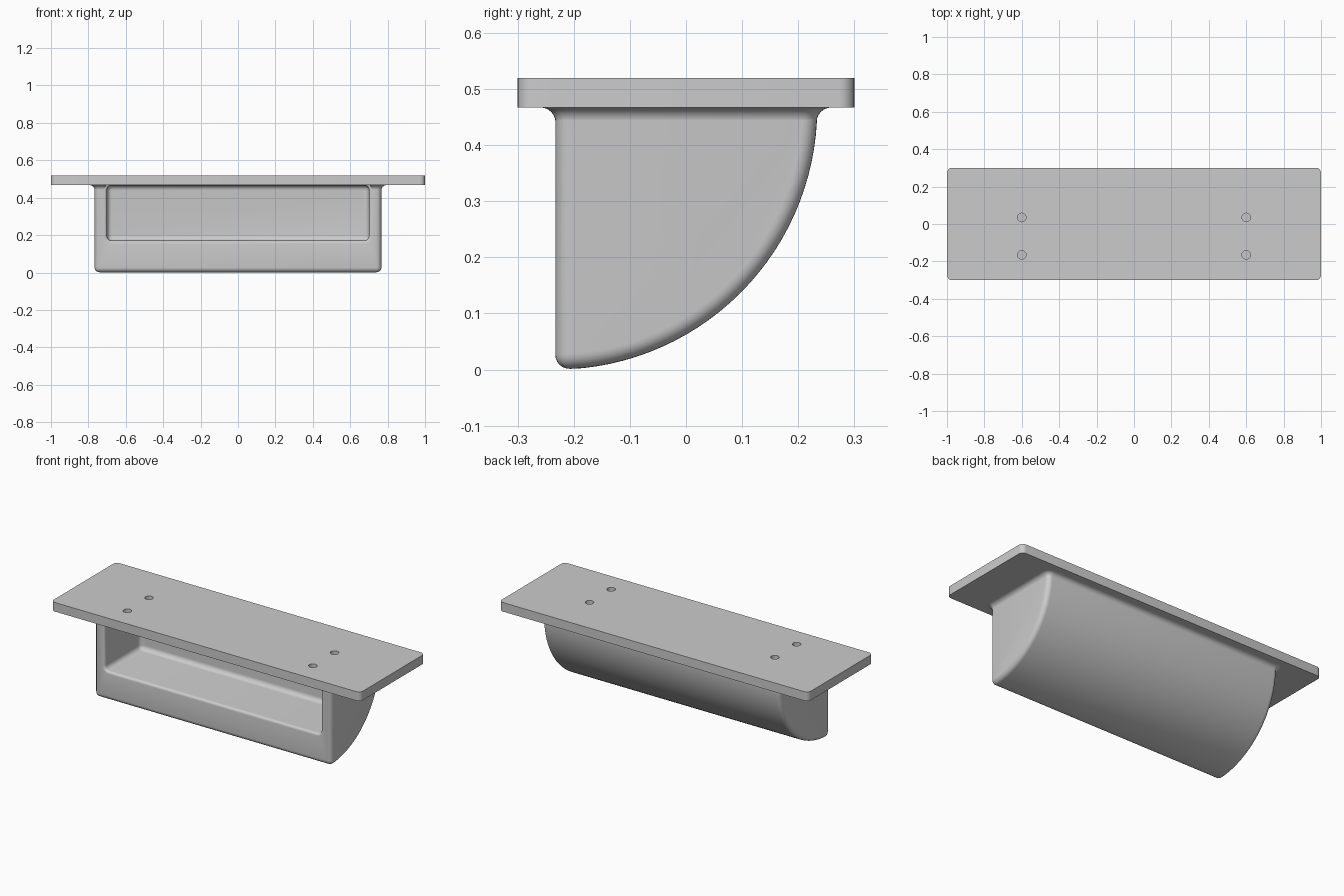
import bpy, bmesh
from math import sin, cos, pi, radians

cube = bpy.data.objects.get("Cube")
if cube:
    bpy.data.objects.remove(cube, do_unlink=True)

TOP, UNDER = 0.52, 0.467      # plate faces
HALF, FRONT = 0.767, -0.233   # body half width and front plane
R = 0.027                     # fillet radius
RIM = 0.015                   # pocket rim rounding
quarter = [i * pi / 12 for i in range(7)]

grey = bpy.data.materials.new("grey")
grey.use_nodes = True
grey.diffuse_color = (0.6, 0.6, 0.6, 1)
grey.node_tree.nodes["Principled BSDF"].inputs["Base Color"].default_value = (0.6, 0.6, 0.6, 1)


def make(name, bm):
    bmesh.ops.recalc_face_normals(bm, faces=bm.faces)
    mesh = bpy.data.meshes.new(name)
    bm.to_mesh(mesh)
    bm.free()
    mesh.materials.append(grey)
    ob = bpy.data.objects.new(name, mesh)
    bpy.context.collection.objects.link(ob)
    return ob


def rounded_rect(w, low, high, r):
    """Outline spanning -w..w and low..high with rounded corners."""
    r = max(r, 0.001)
    corners = [(w - r, high - r), (r - w, high - r), (r - w, low + r), (w - r, low + r)]
    return [(cx + r * cos(a + k * pi / 2), cy + r * sin(a + k * pi / 2))
            for k, (cx, cy) in enumerate(corners) for a in quarter]


def loft(name, rings):
    """Closed solid through a list of matching point rings."""
    bm = bmesh.new()
    loops = [[bm.verts.new(p) for p in ring] for ring in rings]
    for a, b in zip(loops, loops[1:]):
        for i in range(len(a)):
            j = (i + 1) % len(a)
            bm.faces.new((a[i], a[j], b[j], b[i]))
    bm.faces.new(loops[0])
    bm.faces.new(loops[-1])
    return make(name, bm)


def boolean(ob, other, operation):
    mod = ob.modifiers.new(operation.title(), 'BOOLEAN')
    mod.operation, mod.object, mod.solver = operation, other, 'EXACT'
    bpy.context.view_layer.objects.active = ob
    bpy.ops.object.modifier_apply(modifier=mod.name)


# mounting plate with rounded corners
plate = loft("mounting_plate",
             [[(x, y, z) for x, y in rounded_rect(1, -0.3, 0.3, R)] for z in (UNDER, TOP)])

# quarter-round body, profile swept along x
bm = bmesh.new()
profile = [(FRONT, UNDER), (FRONT, 0)]
for i in range(29):
    a = radians(6 + 3 * i)
    profile.append((FRONT + UNDER * sin(a), UNDER * (1 - cos(a))))
face = bm.faces.new([bm.verts.new((-HALF, y, z)) for y, z in profile])
swept = bmesh.ops.extrude_face_region(bm, geom=[face])["geom"]
bmesh.ops.translate(bm, vec=(2 * HALF, 0, 0),
                    verts=[v for v in swept if isinstance(v, bmesh.types.BMVert)])
bmesh.ops.recalc_face_normals(bm, faces=bm.faces)
sharp = [e for e in bm.edges if e.calc_face_angle() > 0.6
         and min(v.co.z for v in e.verts) < UNDER - 0.001]
bmesh.ops.bevel(bm, geom=sharp, offset=R, segments=6, profile=0.5,
                affect='EDGES', clamp_overlap=False)
body = make("pull_body", bm)

# concave fillet where the body meets the plate
flare_rings = []
for a in quarter:
    d = R * (1 - cos(a)) - 0.0005
    flare_rings.append([(x, y, UNDER + 0.0003 - R * (1 - sin(a)))
                        for x, y in rounded_rect(HALF + d, FRONT - d, -FRONT + d, R + d)])
flare = loft("flare_helper", flare_rings)

# finger pocket: rounded back, straight sides, eased front rim
steps = [(-R * (1 - sin(a)), 0.10 - R * (1 - cos(a))) for a in quarter]
steps += [(RIM * (1 - cos(a)), FRONT + RIM * (1 - sin(a))) for a in quarter]
steps.append((RIM, -0.32))
pocket = loft("pocket_cutter",
              [[(x, y, z) for x, z in rounded_rect(0.70 + d, 0.17 - d, UNDER - 0.0005 + d, R + d)]
               for d, y in steps])

# four screw holes
bm = bmesh.new()
for x in (-0.6, 0.6):
    for y in (-0.165, 0.035):
        made = bmesh.ops.create_cone(bm, cap_ends=True, segments=32, radius1=0.023,
                                     radius2=0.023, depth=0.2)
        bmesh.ops.translate(bm, verts=made["verts"], vec=(x, y, TOP))
holes = make("screw_hole_cutter", bm)

boolean(body, flare, 'UNION')
boolean(body, pocket, 'DIFFERENCE')
boolean(body, holes, 'DIFFERENCE')
boolean(plate, holes, 'DIFFERENCE')
for helper in (flare, pocket, holes):
    bpy.data.objects.remove(helper, do_unlink=True)

# smooth curves, crisp edges
for ob in (plate, body):
    bpy.ops.object.select_all(action='DESELECT')
    ob.select_set(True)
    bpy.context.view_layer.objects.active = ob
    bpy.ops.object.shade_smooth_by_angle(angle=radians(30))
